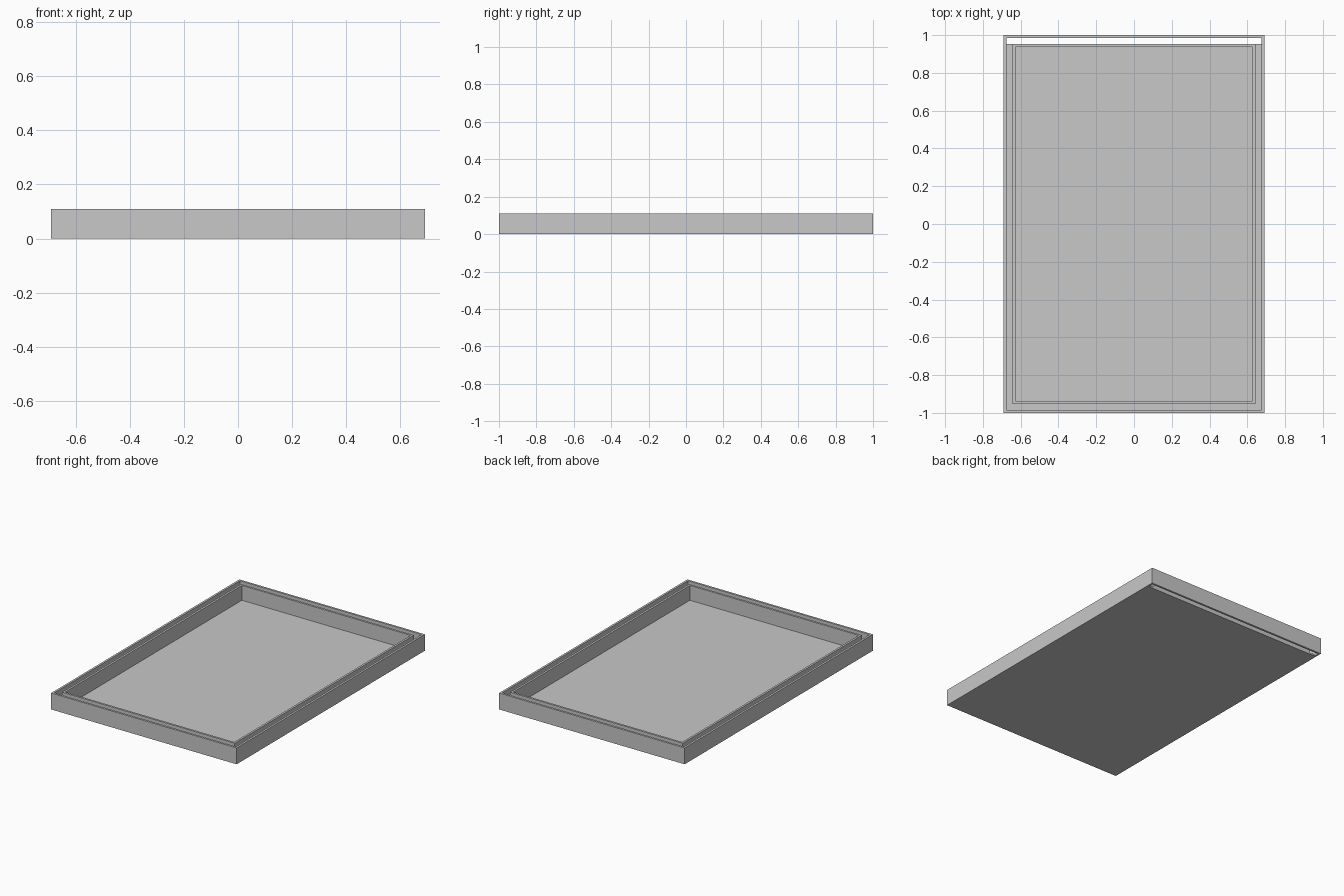
import bpy
import bmesh
from mathutils import Matrix

cube = bpy.data.objects.get("Cube")
if cube:
    bpy.data.objects.remove(cube, do_unlink=True)

# Plain grey material shared by every part
grey = bpy.data.materials.new("light_grey")
grey.use_nodes = True
colour = (0.58, 0.58, 0.58, 1)
grey.diffuse_color = colour
grey.node_tree.nodes["Principled BSDF"].inputs["Base Color"].default_value = colour

HALF_X, HALF_Y, HEIGHT = 0.69, 1.0, 0.11
WALL, GROOVE, FLOOR = 0.014, 0.034, 0.01
RIM = WALL + GROOVE              # inset of the inner rim's outside
WELL = RIM + 0.014               # inset of the inner rim's inside


def box(name, x0, x1, y0, y1, z0, z1):
    """Axis-aligned box between the given limits."""
    bm = bmesh.new()
    size = Matrix.Diagonal((x1 - x0, y1 - y0, z1 - z0, 1))
    middle = Matrix.Translation(((x0 + x1) / 2, (y0 + y1) / 2, (z0 + z1) / 2))
    bmesh.ops.create_cube(bm, size=1, matrix=middle @ size)
    mesh = bpy.data.meshes.new(name)
    bm.to_mesh(mesh)
    bm.free()
    mesh.materials.append(grey)
    obj = bpy.data.objects.new(name, mesh)
    bpy.context.collection.objects.link(obj)
    return obj


def inset_box(name, inset, z0, z1):
    """Box stepped in from the tray's outline by a constant inset."""
    x, y = HALF_X - inset, HALF_Y - inset
    return box(name, -x, x, -y, y, z0, z1)


def cut(target, *cutters):
    """Subtract the cutters, bake the result and discard them."""
    for cutter in cutters:
        mod = target.modifiers.new("cut", 'BOOLEAN')
        mod.operation = 'DIFFERENCE'
        mod.solver = 'EXACT'
        mod.object = cutter
    graph = bpy.context.evaluated_depsgraph_get()
    target.modifiers.update()
    baked = bpy.data.meshes.new_from_object(target.evaluated_get(graph))
    target.modifiers.clear()
    target.data = baked
    for cutter in cutters:
        bpy.data.objects.remove(cutter, do_unlink=True)


# Outer shell: floor and outer wall, with a slot through the floor at the back
shell = inset_box("outer_shell", 0, 0, HEIGHT)
opening = inset_box("opening_cutter", WALL, FLOOR, HEIGHT * 2)
slot_x = HALF_X - WALL
slot = box("slot_cutter", -slot_x, slot_x, HALF_Y - RIM, HALF_Y - WALL,
           -HEIGHT, HEIGHT * 2)
cut(shell, opening, slot)

# Inner rim standing on the floor, separated from the wall by a groove
rim = inset_box("inner_rim", RIM, FLOOR, HEIGHT)
cut(rim, inset_box("well_cutter", WELL, -HEIGHT, HEIGHT * 2))
